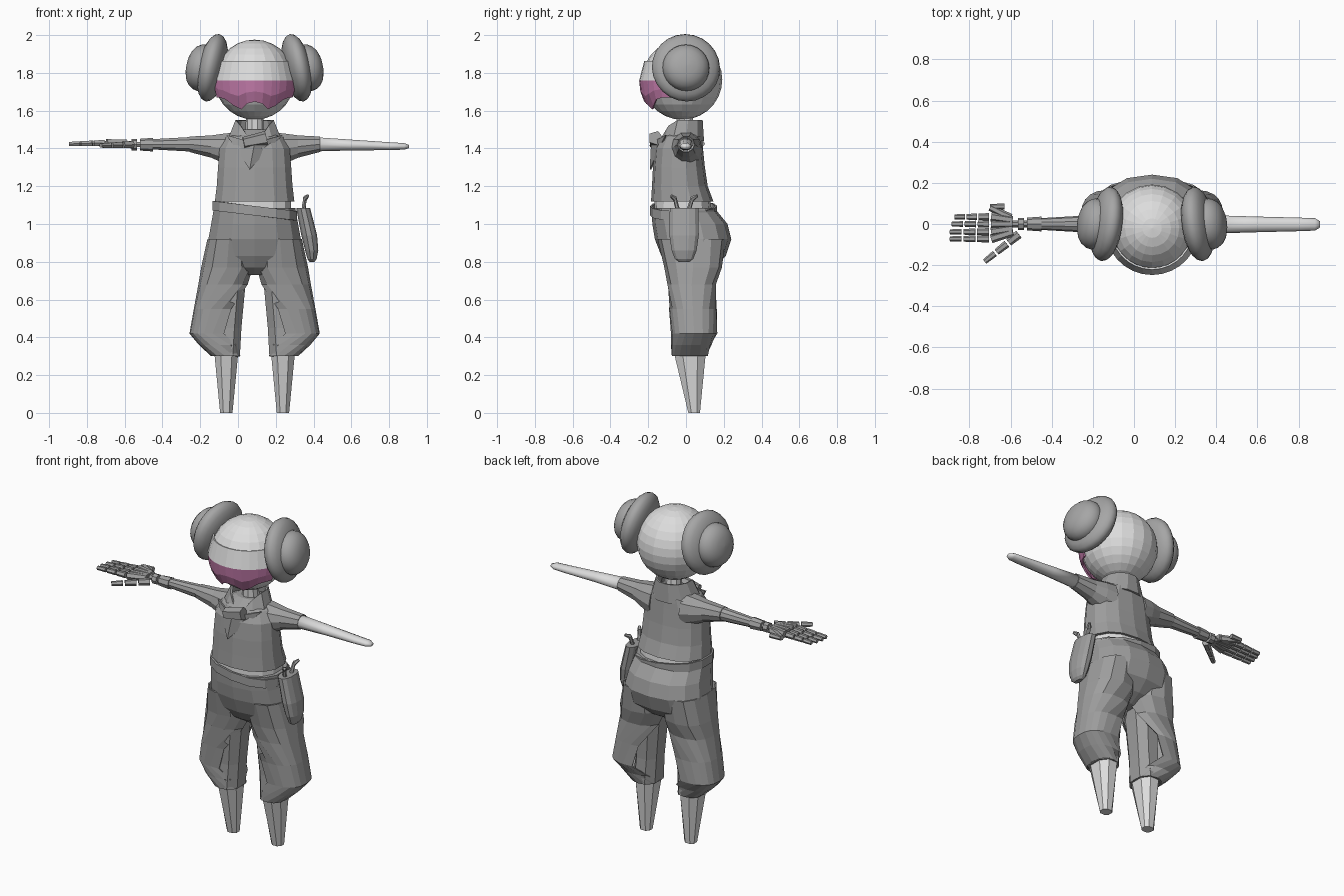
import bpy, bmesh
from math import sin, cos, pi, radians
from mathutils import Vector

if "Cube" in bpy.data.objects:
    bpy.data.objects.remove(bpy.data.objects["Cube"], do_unlink=True)

CX = 0.088  # body axis; the long prosthetic hand shifts it off centre


def material(name, rgb):
    m = bpy.data.materials.new(name)
    m.use_nodes = True
    m.diffuse_color = (*rgb, 1)
    m.node_tree.nodes["Principled BSDF"].inputs["Base Color"].default_value = (*rgb, 1)
    return m


SKIN = material("pale skin", (0.72, 0.72, 0.72))
CLOTH = material("grey cloth", (0.34, 0.34, 0.34))
HAIR = material("grey hair", (0.38, 0.38, 0.38))
METAL = material("grey metal", (0.36, 0.36, 0.36))
PINK = material("pink visor", (0.58, 0.21, 0.43))


def build(name, verts, faces, *mats, thick=0, smooth=False):
    me = bpy.data.meshes.new(name)
    me.from_pydata([tuple(v) for v in verts], [], faces)
    bm = bmesh.new()
    bm.from_mesh(me)
    bmesh.ops.recalc_face_normals(bm, faces=bm.faces)
    bm.to_mesh(me)
    bm.free()
    ob = bpy.data.objects.new(name, me)
    bpy.context.collection.objects.link(ob)
    for m in mats:
        me.materials.append(m)
    if thick:
        mod = ob.modifiers.new("thickness", "SOLIDIFY")
        mod.thickness = thick
    if smooth:
        me.shade_smooth()
    return ob


def loft(name, rings, mat, closed=True, caps=True, **kw):
    """Skin a list of equal-length point rings."""
    n = len(rings[0])
    faces = [(k * n + i, k * n + (i + 1) % n, (k + 1) * n + (i + 1) % n, (k + 1) * n + i)
             for k in range(len(rings) - 1) for i in range(n if closed else n - 1)]
    if caps:
        faces += [tuple(range(n)), tuple(range((len(rings) - 1) * n, len(rings) * n))]
    return build(name, [p for r in rings for p in r], faces, mat, **kw)


def power(v, e):
    return abs(v) ** e * (1 if v > 0 else -1)


def oval(z, x, rx, y0, y1, n=14, e=0.85):
    """Horizontal ring from front y0 to back y1."""
    return [Vector((x + rx * power(cos(a), e), (y0 + y1) / 2 + (y1 - y0) / 2 * power(sin(a), e), z))
            for a in (2 * pi * (i + 0.5) / n for i in range(n))]


def arm_ring(x, y, z, ry, rz, n=10):
    return [Vector((x, y + ry * cos(2 * pi * i / n), z + rz * sin(2 * pi * i / n))) for i in range(n)]


def rod(name, p, q, r1, r2, mat, n=6):
    p, q = Vector(p), Vector(q)
    rot = (q - p).to_track_quat('Z', 'Y')
    rings = [[c + rot @ Vector((r * cos(2 * pi * i / n), r * sin(2 * pi * i / n), 0)) for i in range(n)]
             for c, r in ((p, r1), (q, r2))]
    return loft(name, rings, mat)


# Head and neck
bpy.ops.mesh.primitive_uv_sphere_add(segments=20, ring_count=14, radius=0.212, location=(CX, -0.02, 1.764))
head = bpy.context.object
head.name = "head"
head.data.materials.append(SKIN)
rod("neck", (CX, 0, 1.45), (CX, -0.01, 1.6), 0.05, 0.045, SKIN, 10)

# Visor: curved band, pale brow above and pink lens with a nose notch below
COLS = 12
verts, faces = [], []
for i in range(COLS + 1):
    t = i / COLS * 2 - 1
    az = radians(72) * t
    low = -22 - 20 * max(0, 1 - abs(abs(t) - 0.36) / 0.36) * (abs(t) > 0.1)
    low += 6 * (abs(t) <= 0.1) * -1
    mid = 14 if i == 0 else 1
    for el in (28, mid, (mid + low) / 2, low):
        e = radians(el)
        verts.append((CX + 0.228 * cos(e) * sin(az), -0.02 - 0.228 * cos(e) * cos(az), 1.755 + 0.228 * sin(e)))
for i in range(COLS):
    for j in range(3):
        a = i * 4 + j
        faces.append((a, a + 1, a + 5, a + 4))
visor = build("visor", verts, faces, SKIN, PINK, thick=0.009)
for k, f in enumerate(visor.data.polygons):
    f.material_index = 1 if k % 3 else 0

# Hair buns: tilted ring with a smaller ball on the outside
for s, side in ((-1, "right"), (1, "left")):
    normal = Vector((s * 0.97, 0.13, 0.2))
    rot = normal.to_track_quat('Z', 'Y')
    for label, offset, rad, flat in (("ring", 0.223, 0.182, 0.068), ("ball", 0.28, 0.125, 0.08)):
        rings = []
        for k in range(11):
            a = pi * (k + 0.02) / 10.04 - pi / 2
            rings.append([Vector((CX + s * offset, 0, 1.827)) + rot @ Vector(
                (rad * power(cos(a), 0.8) * cos(2 * pi * i / 24),
                 rad * power(cos(a), 0.8) * sin(2 * pi * i / 24), flat * sin(a))) for i in range(24)])
        loft(f"{side}_hair_{label}", rings, HAIR, smooth=True)

# Shirt and bare waist
loft("shirt", [oval(z, CX, rx, y0, y1) for z, rx, y0, y1 in (
    (1.12, 0.215, -0.185, 0.145), (1.2, 0.205, -0.18, 0.115), (1.3, 0.198, -0.175, 0.1),
    (1.4, 0.19, -0.165, 0.09), (1.46, 0.155, -0.135, 0.085), (1.5, 0.08, -0.07, 0.06))], CLOTH)
loft("waist", [oval(1.04, CX, 0.2, -0.17, 0.14), oval(1.16, CX, 0.195, -0.165, 0.125)], SKIN)

# Sleeves
for s, side in ((-1, "right"), (1, "left")):
    loft(f"{side}_sleeve", [arm_ring(CX + s * d, 0, z, ry, rz) for d, z, ry, rz in (
        (0.1, 1.39, 0.09, 0.1), (0.165, 1.4, 0.08, 0.082), (0.23, 1.41, 0.06, 0.062),
        (0.345, 1.422, 0.046, 0.043))], CLOTH)

# Left natural arm, right prosthetic forearm
loft("left_arm", [arm_ring(x, -0.002, z, ry, rz) for x, z, ry, rz in (
    (0.4, 1.422, 0.044, 0.04), (0.6, 1.418, 0.038, 0.03), (0.8, 1.412, 0.033, 0.022),
    (0.88, 1.411, 0.03, 0.018), (0.905, 1.41, 0.015, 0.009))], SKIN, smooth=True)
loft("right_forearm", [arm_ring(x, 0, 1.422, r, r) for x, r in (
    (-0.24, 0.041), (-0.36, 0.034), (-0.46, 0.028))], METAL)
rod("right_wrist_cuff", (-0.45, 0, 1.42), (-0.52, 0, 1.42), 0.036, 0.031, METAL, 8)
rod("right_wrist_rod", (-0.51, 0, 1.42), (-0.62, 0, 1.425), 0.016, 0.016, METAL)
rod("right_wrist_joint", (-0.535, 0, 1.42), (-0.565, 0, 1.42), 0.03, 0.03, METAL, 8)

# Prosthetic hand: metacarpals, jointed fingers, thumb
for k, (y, tip) in enumerate(((0.035, -0.88), (0, -0.895), (-0.038, -0.905), (-0.072, -0.905))):
    rod(f"palm_bar_{k}", (-0.59, y * 0.55, 1.43), (-0.695, y, 1.43), 0.02, 0.022, METAL)
    step = (tip + 0.705) / 3
    for j in range(3):
        x = -0.705 + j * step
        rod(f"finger_{k}_joint_{j}", (x, y, 1.43 - j * 0.002), (x + step * 0.86, y, 1.428 - j * 0.002),
            0.018 - j * 0.002, 0.016 - j * 0.002, METAL)
rod("palm_side_bar", (-0.6, 0.03, 1.425), (-0.7, 0.08, 1.425), 0.02, 0.016, METAL)
rod("palm_side_knob", (-0.63, 0.085, 1.425), (-0.7, 0.085, 1.425), 0.015, 0.012, METAL)
base, end = Vector((-0.56, -0.05, 1.42)), Vector((-0.735, -0.19, 1.415))
for j in range(3):
    rod(f"thumb_joint_{j}", base.lerp(end, j / 3), base.lerp(end, (j + 0.85) / 3), 0.022 - j * 0.003,
        0.019 - j * 0.003, METAL)

# Scarf: standing collar open at the front, bib point and knot
low = oval(1.44, CX, 0.15, -0.17, 0.1, 12, 1)
top = oval(1.55, CX, 0.105, -0.125, 0.092, 12, 1)
for p, q in zip(low, top):
    if q.y < -0.09:
        q.z = 1.45 if abs(q.x - CX) < 0.05 else 1.52
    if p.y < -0.1:
        p.z = 1.4
loft("scarf_collar", [low, top], CLOTH, caps=False, thick=0.012)
build("scarf_bib", [(-0.06, -0.11, 1.47), (0.235, -0.11, 1.47), (0.062, -0.192, 1.29), (CX, -0.185, 1.43)],
      [(0, 2, 3), (3, 2, 1)], CLOTH, thick=0.009)
rod("scarf_knot", (0.03, -0.165, 1.43), (0.15, -0.16, 1.455), 0.032, 0.04, CLOTH, 5)

# Trousers seat and slanted belt
loft("trouser_seat", [oval(z, CX, rx, y0, y1) for z, rx, y0, y1 in (
    (1.085, 0.22, -0.183, 0.15), (1.0, 0.235, -0.178, 0.22), (0.92, 0.25, -0.165, 0.24),
    (0.83, 0.255, -0.13, 0.21), (0.77, 0.18, -0.09, 0.15), (0.73, 0.05, -0.03, 0.08))], CLOTH)
belt = [oval(z, CX, 0.228, -0.19, 0.165) for z in (1.045, 1.095)]
for p in belt[0] + belt[1]:
    p.z -= 0.12 * (p.x - CX)
loft("belt", belt, CLOTH, caps=False, thick=0.012)

# Legs: ballooning outer trouser shell slit on the inside, slim inner leg, bare shin
SHELL = ((0.92, 0.25, 0.02, -0.15, 0.21, 180), (0.77, 0.283, 0.01, -0.115, 0.19, 180),
         (0.68, 0.298, 0.03, -0.1, 0.16, 160), (0.55, 0.322, 0.05, -0.09, 0.163, 112),
         (0.42, 0.345, 0.06, -0.08, 0.166, 102), (0.36, 0.295, 0.07, -0.08, 0.135, 135),
         (0.3, 0.23, 0.075, -0.075, 0.115, 179))
for s, side in ((-1, "right"), (1, "left")):
    rings = []
    for z, out, inn, y0, y1, span in SHELL:
        ring = []
        for i in range(13):
            a = radians(span) * (i / 6 - 1)
            d = (out + inn) / 2 + (out - inn) / 2 * power(cos(a), 0.8)
            ring.append(Vector((CX + s * d, (y0 + y1) / 2 + (y1 - y0) / 2 * power(sin(a), 0.8), z)))
        rings.append(ring)
    loft(f"{side}_trouser_shell", rings, CLOTH, closed=False, caps=False, thick=0.008)
    loft(f"{side}_inner_leg", [oval(z, CX + s * d, rx, y0, y1, 8) for z, d, rx, y0, y1 in (
        (0.82, 0.12, 0.1, -0.09, 0.13), (0.66, 0.125, 0.08, -0.08, 0.12), (0.45, 0.14, 0.075, -0.07, 0.11),
        (0.3, 0.15, 0.077, -0.076, 0.116))], CLOTH)
    loft(f"{side}_shin", [oval(0.34, CX + s * 0.15, 0.07, -0.075, 0.113, 8),
                          oval(0, CX + s * 0.15, 0.035, 0.01, 0.076, 8)], SKIN)

# Hip pouch with tool handles
loft("hip_pouch", [oval(z, x, rx, -0.01 - ry, -0.01 + ry, 12) for z, x, rx, ry in (
    (1.085, 0.345, 0.038, 0.078), (0.94, 0.377, 0.043, 0.08), (0.86, 0.39, 0.036, 0.068),
    (0.815, 0.392, 0.025, 0.05), (0.8, 0.392, 0.014, 0.03))], CLOTH)
for k, (y, tilt) in enumerate(((-0.04, -0.02), (0.01, 0.025))):
    rod(f"tool_handle_{k}", (0.345, y, 1.06), (0.355, y + tilt, 1.14), 0.012, 0.01, METAL)
    rod(f"tool_hook_{k}", (0.355, y + tilt, 1.135), (0.37, y + tilt * 2, 1.15), 0.014, 0.008, METAL)
